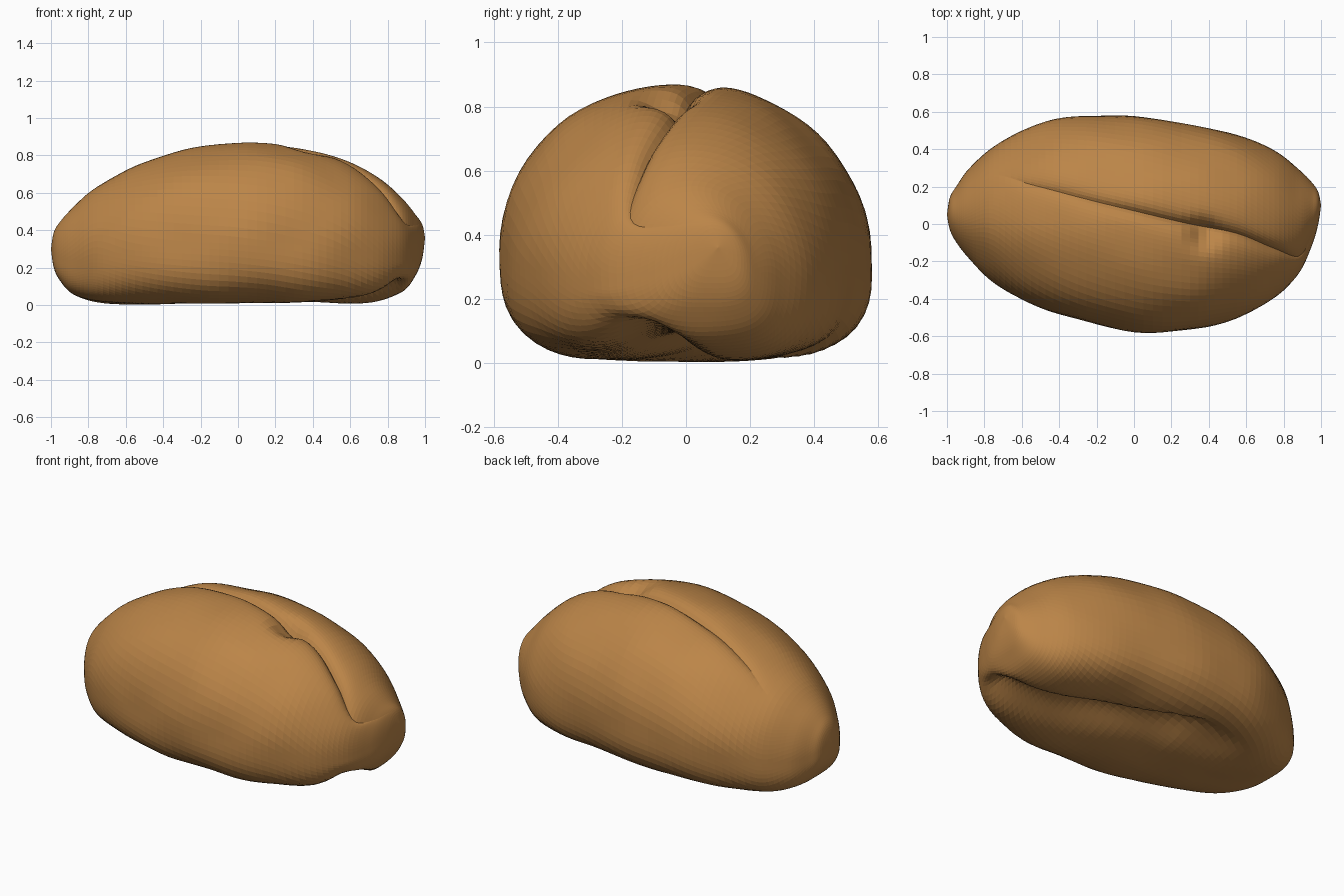
import bpy, bmesh, math
from mathutils import Vector, noise

if "Cube" in bpy.data.objects:
    bpy.data.objects.remove(bpy.data.objects["Cube"])

# Stations along the loaf: x, front y, back y, top z, bottom z, crease y, crease depth
STATIONS = [
    (-1.0, .05, .05, .30, .30, .05, 0), (-.985, -.03, .14, .39, .20, .06, 0),
    (-.95, -.10, .20, .45, .13, .09, 0), (-.88, -.19, .30, .525, .06, .17, 0),
    (-.75, -.31, .415, .63, .015, .26, 0), (-.55, -.425, .515, .745, .004, .21, .02),
    (-.3, -.51, .575, .83, .004, .145, .03), (0, -.575, .575, .872, .004, .07, .045),
    (.3, -.565, .53, .86, .004, 0, .06), (.55, -.50, .475, .79, .004, -.05, .06),
    (.75, -.39, .39, .68, .02, -.13, .06), (.88, -.265, .29, .565, .07, -.17, .045),
    (.95, -.12, .22, .48, .16, -.06, .01), (.985, 0, .17, .43, .25, .07, 0),
    (1.0, .10, .10, .36, .36, .10, 0)]
STEPS, SIDES = 6, 96


def station(i, t):
    """Catmull-Rom blend of the station table."""
    last = len(STATIONS) - 1
    p0, p1, p2, p3 = (STATIONS[min(max(i + k, 0), last)] for k in (-1, 0, 1, 2))
    return [.5 * (2*b + (c - a)*t + (2*a - 5*b + 4*c - d)*t*t + (3*b - a - 3*c + d)*t**3)
            for a, b, c, d in zip(p0, p1, p2, p3)]


def ramp(v, lo, hi):
    t = min(max((v - lo) / (hi - lo), 0), 1)
    return t * t * (3 - 2 * t)


def section(x, yf, yb, zt, zb, cy, depth):
    """Domed ring with a flat base, a top crease and an underside fold."""
    w, mid = (yb - yf) / 2, (yb + yf) / 2
    zm = zb + .4 * (zt - zb)
    start = math.acos(max(-.9, min(.9, (cy - mid) / w)))
    ring = []
    for j in range(SIDES):
        s = 2 * math.pi * j / SIDES
        a = start + s - .25 * math.sin(2 * s)      # denser near the crease and fold
        c, sn = math.cos(a), math.sin(a)
        n = 2 if sn > 0 else 3.5
        r = (abs(c)**n + abs(sn)**n) ** (-1 / n)
        y = mid + w * r * c
        z = zm + r * sn * ((zt - zm) if sn > 0 else (zm - zb))
        if sn > 0:
            z -= depth * math.exp(-abs(y - cy) / .035)
            # torn hollow beside the crease
            z -= .06 * math.exp(-((x - .37)**2 + (y + .06)**2) / .006)
        else:
            fy = min(.28, .2 - .36 * x)
            sigma = .2 if y < fy else .09
            fold = ramp(x, -.65, -.05) * (1 - ramp(x, .82, .97))
            z += .1 * fold * math.exp(-((y - fy) / sigma)**2) * ramp(-sn, .1, .6)
        # slight hand-shaped unevenness
        lump = .012 * noise.noise(Vector((x * 3.5, y * 4, z * 4))) * min(1, w / .3)
        ring.append((x, y + lump * c, max(.002, z + lump * sn)))
    return ring


# Bread roll body
bm = bmesh.new()
rings = []
for i in range(len(STATIONS) - 1):
    for k in range(STEPS):
        if i + k > 0:
            rings.append([bm.verts.new(p) for p in section(*station(i, k / STEPS))])
for r0, r1 in zip(rings, rings[1:]):
    for j in range(SIDES):
        q = (j + 1) % SIDES
        bm.faces.new((r0[j], r0[q], r1[q], r1[j]))
# Rounded tips
for ring, st in ((rings[0], STATIONS[0]), (rings[-1], STATIONS[-1])):
    tip = bm.verts.new((st[0], st[1], st[3]))
    for j in range(SIDES):
        bm.faces.new((tip, ring[j], ring[(j + 1) % SIDES]))
bmesh.ops.recalc_face_normals(bm, faces=bm.faces)

mesh = bpy.data.meshes.new("bread_roll")
bm.to_mesh(mesh)
bm.free()
crust = bpy.data.materials.new("golden brown crust")
crust.diffuse_color = (.5, .235, .065, 1)
crust.use_nodes = True
crust.node_tree.nodes["Principled BSDF"].inputs["Base Color"].default_value = crust.diffuse_color
mesh.materials.append(crust)
roll = bpy.data.objects.new("bread_roll", mesh)
bpy.context.collection.objects.link(roll)
